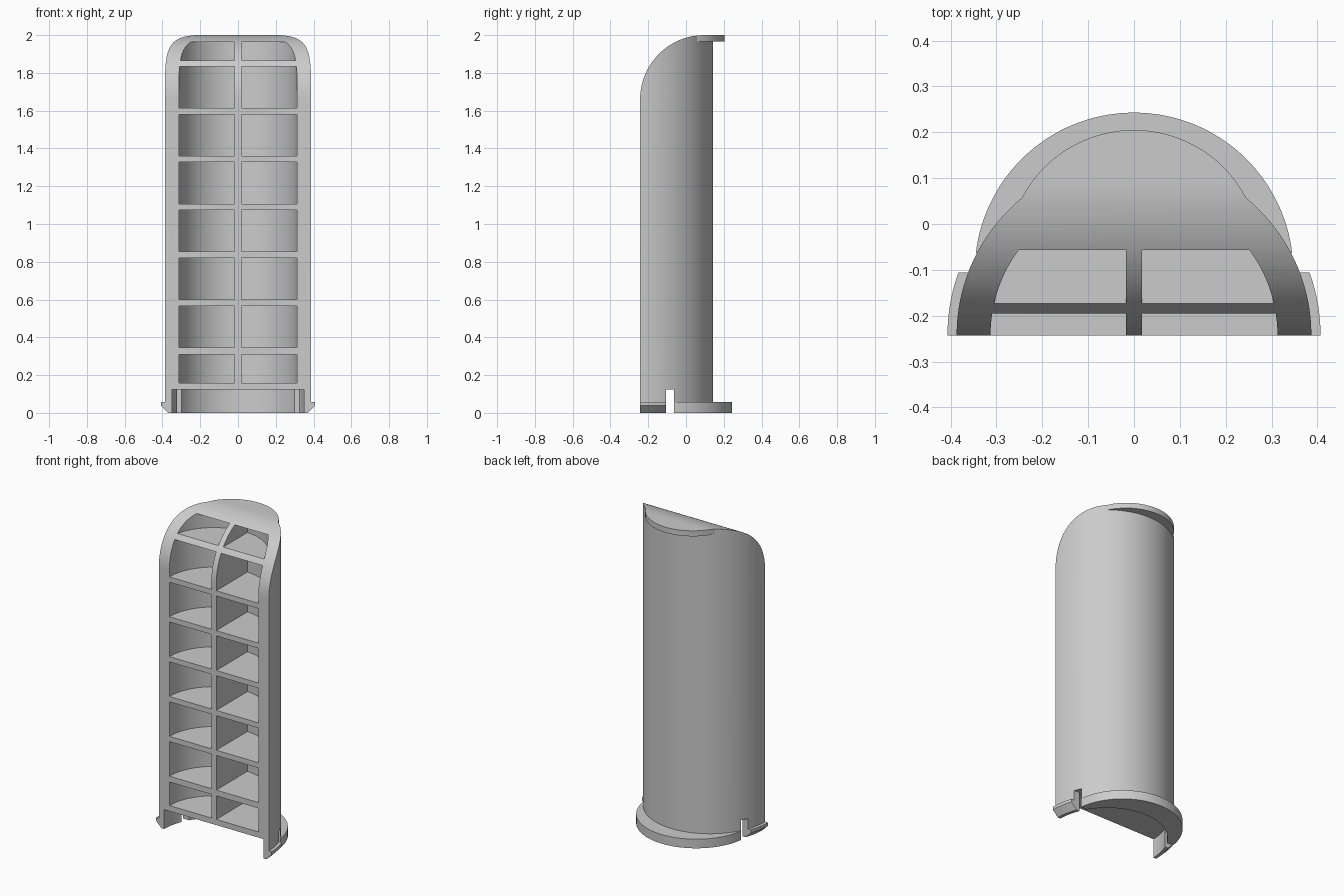
import bpy, bmesh, math
from mathutils import Vector

if "Cube" in bpy.data.objects:
    bpy.data.objects.remove(bpy.data.objects["Cube"])

FRONT = -0.243      # front plane, also the axis of the half-round body
SEG = 128


def make_object(name, bm):
    bmesh.ops.recalc_face_normals(bm, faces=bm.faces)
    mesh = bpy.data.meshes.new(name)
    bm.to_mesh(mesh)
    bm.free()
    ob = bpy.data.objects.new(name, mesh)
    bpy.context.collection.objects.link(ob)
    return ob


def loft(bm, rings):
    """Closed solid through rings of equal point count."""
    loops = [[bm.verts.new(p) for p in ring] for ring in rings]
    n = len(loops[0])
    for a, b in zip(loops, loops[1:]):
        for i in range(n):
            j = (i + 1) % n
            bm.faces.new((a[i], a[j], b[j], b[i]))
    bm.faces.new(loops[0])
    bm.faces.new(loops[-1])


def disc(name, cy, levels, keep=None):
    """Round solid from (z, radius) levels; keep = (y, side) trims it."""
    bm = bmesh.new()
    loft(bm, [[(r * math.cos(math.tau * i / SEG), cy + r * math.sin(math.tau * i / SEG), z)
               for i in range(SEG)] for z, r in levels])
    if keep:
        y, side = keep
        bmesh.ops.bisect_plane(bm, geom=bm.verts[:] + bm.edges[:] + bm.faces[:],
                               plane_co=Vector((0, y, 0)), plane_no=Vector((0, -side, 0)),
                               clear_outer=True)
        bmesh.ops.holes_fill(bm, edges=[e for e in bm.edges if e.is_boundary], sides=0)
    return make_object(name, bm)


def box(bm, x0, x1, y0, y1, z0, z1):
    loft(bm, [[(x0, y0, z), (x1, y0, z), (x1, y1, z), (x0, y1, z)] for z in (z0, z1)])


def combine(target, other, operation):
    mod = target.modifiers.new("combine", 'BOOLEAN')
    mod.operation = operation
    mod.solver = 'EXACT'
    mod.object = other
    bpy.context.view_layer.objects.active = target
    bpy.ops.object.modifier_apply(modifier=mod.name)
    bpy.data.objects.remove(other)


# Half-round body, top lip, bottom flange and snap barbs
housing = disc("shelf_housing", FRONT, [(0.05, 0.387), (2.05, 0.387)])
combine(housing, disc("top_lip", -0.071, [(1.965, 0.276), (2.04, 0.276)]), 'UNION')
combine(housing, disc("bottom_flange", -0.1045, [(0, 0.3475), (0.058, 0.3475)], (-0.08, 1)), 'UNION')
combine(housing, disc("snap_barbs", FRONT, [(0, 0.37), (0.038, 0.407), (0.058, 0.407)],
                      (-0.09, -1)), 'UNION')

# Side profile: flat front that rolls back into the flat top
R = 0.34
side = [(FRONT, -0.1)]
for i in range(33):
    a = math.pi - math.pi / 2 * i / 32
    side.append((FRONT + R + R * math.cos(a), 2 - R + R * math.sin(a)))
side += [(0.4, 2), (0.4, -0.1)]
bm = bmesh.new()
loft(bm, [[(x, y, z) for y, z in side] for x in (-0.6, 0.6)])
combine(housing, make_object("side_profile", bm), 'INTERSECT')

# Two columns of compartments around a central divider
rib, rc = 0.0175, 0.313
end = math.acos(rib / rc)
plan = [(rib, -0.4), (rc, -0.4)]
plan += [(rc * math.cos(end * i / 40), FRONT + rc * math.sin(end * i / 40)) for i in range(41)]
levels = [(0.159, 0.309)]
levels += [(0.346 + 0.2537 * k, 0.566 + 0.2537 * k) for k in range(6)]
levels += [(1.866, 1.963)]
bm = bmesh.new()
for s in (-1, 1):
    for z0, z1 in levels:
        loft(bm, [[(s * x, y, z) for x, y in plan] for z in (z0, z1)])
combine(housing, make_object("compartments", bm), 'DIFFERENCE')

# Hollow base and the slots that free the snap arms
combine(housing, disc("base_recess", FRONT, [(-0.1, 0.35), (0.123, 0.35)]), 'DIFFERENCE')
bm = bmesh.new()
for s in (-1, 1):
    box(bm, s * 0.25, s * 0.6, -0.106, -0.063, -0.1, 0.123)
combine(housing, make_object("arm_slots", bm), 'DIFFERENCE')

# Single grey material, smooth curves with crisp edges
grey = bpy.data.materials.new("grey plastic")
grey.diffuse_color = (0.6, 0.6, 0.6, 1)
grey.use_nodes = True
grey.node_tree.nodes["Principled BSDF"].inputs["Base Color"].default_value = grey.diffuse_color
housing.data.materials.clear()
housing.data.materials.append(grey)
for p in housing.data.polygons:
    p.material_index = 0
bpy.ops.object.select_all(action='DESELECT')
housing.select_set(True)
bpy.context.view_layer.objects.active = housing
bpy.ops.object.shade_smooth_by_angle(angle=math.radians(25))
